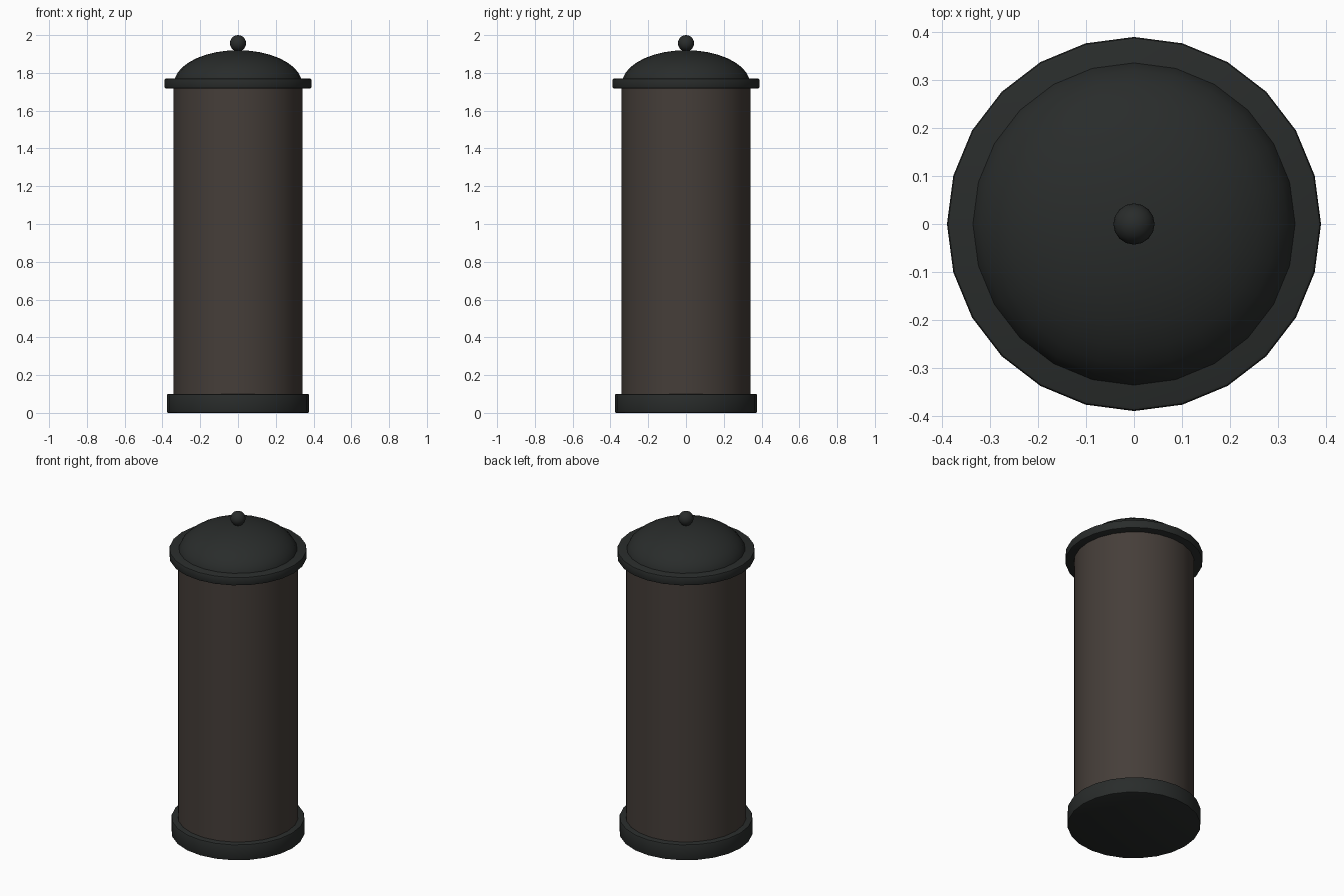
import bpy, math

if "Cube" in bpy.data.objects:
    bpy.data.objects.remove(bpy.data.objects["Cube"])

SIDES = 24


def material(name, rgb):
    m = bpy.data.materials.new(name)
    m.diffuse_color = (*rgb, 1)
    m.use_nodes = True
    m.node_tree.nodes["Principled BSDF"].inputs["Base Color"].default_value = m.diffuse_color
    return m


iron = material("dark_iron", (0.022, 0.025, 0.024))
brown = material("dark_brown", (0.06, 0.048, 0.041))


def finish(name, mat):
    ob = bpy.context.object
    ob.name = name
    ob.data.materials.append(mat)
    bpy.ops.object.shade_smooth_by_angle(angle=math.radians(35))
    return ob


def drum(name, radius, z0, z1, mat, bevel=0.0):
    bpy.ops.mesh.primitive_cylinder_add(vertices=SIDES, radius=radius, depth=z1 - z0,
                                        location=(0, 0, (z0 + z1) / 2))
    ob = bpy.context.object
    if bevel:
        mod = ob.modifiers.new("soft_rim", 'BEVEL')
        mod.width = bevel
        mod.segments = 2
        mod.limit_method = 'ANGLE'
        mod.angle_limit = math.radians(40)
        bpy.ops.object.modifier_apply(modifier=mod.name)
    return finish(name, mat)


def lathe(name, profile, mat):
    # profile runs from the lower rim up to the pole
    rings = profile[:-1]
    verts = [(r * math.cos(2 * math.pi * i / SIDES), r * math.sin(2 * math.pi * i / SIDES), z)
             for r, z in rings for i in range(SIDES)]
    verts.append((0, 0, profile[-1][1]))
    faces = [tuple(reversed(range(SIDES)))]
    for k in range(len(rings)):
        for i in range(SIDES):
            a, b = k * SIDES + i, k * SIDES + (i + 1) % SIDES
            if k < len(rings) - 1:
                faces.append((a, b, b + SIDES, a + SIDES))
            else:
                faces.append((a, b, len(verts) - 1))
    me = bpy.data.meshes.new(name)
    me.from_pydata(verts, [], faces)
    ob = bpy.data.objects.new(name, me)
    bpy.context.collection.objects.link(ob)
    bpy.ops.object.select_all(action='DESELECT')
    ob.select_set(True)
    bpy.context.view_layer.objects.active = ob
    return finish(name, mat)


# Base, main body and overhanging collar
drum("base", 0.377, 0.0, 0.10, iron, 0.008)
drum("body", 0.341, 0.09, 1.73, brown)
drum("collar", 0.389, 1.717, 1.77, iron, 0.008)

# Domed lid: half ellipsoid sunk into the collar
steps = 9
lathe("domed_lid", [(0.34 * math.cos(math.pi / 2 * k / steps),
                     1.74 + 0.18 * math.sin(math.pi / 2 * k / steps))
                    for k in range(steps + 1)], iron)

# Ball finial
bpy.ops.mesh.primitive_uv_sphere_add(segments=16, ring_count=10, radius=0.043,
                                     location=(0, 0, 1.957))
finish("finial", iron)
